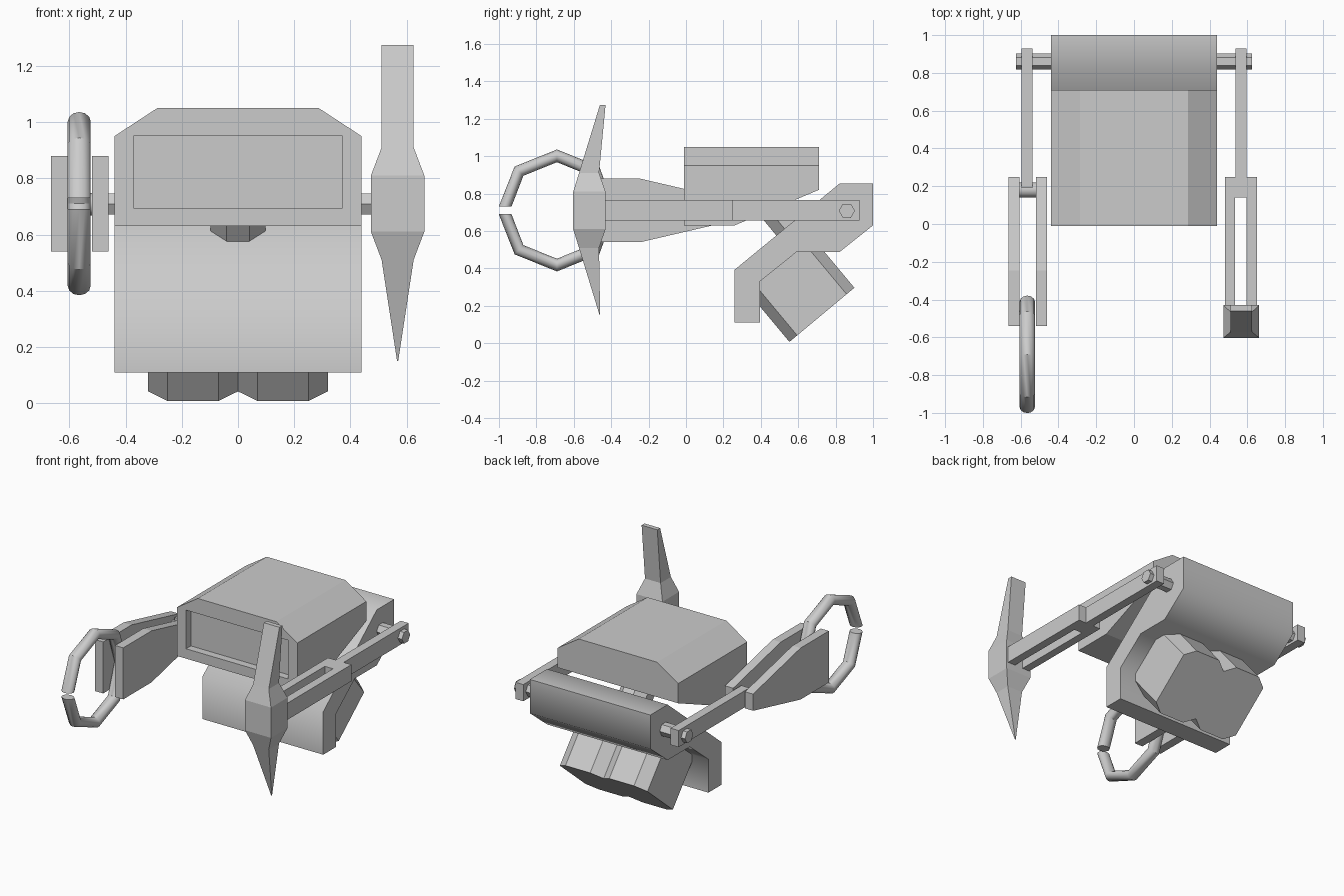
import bpy, bmesh
from math import sin, cos, pi, radians
from mathutils import Vector

if "Cube" in bpy.data.objects:
    bpy.data.objects.remove(bpy.data.objects["Cube"])


def loft(name, rings, smooth=None, edit=None):
    """Skin a list of equal-length point rings and cap both ends."""
    bm = bmesh.new()
    vs = [[bm.verts.new(p) for p in r] for r in rings]
    n = len(vs[0])
    for a, b in zip(vs, vs[1:]):
        for i in range(n):
            j = (i + 1) % n
            bm.faces.new((a[i], a[j], b[j], b[i]))
    bm.faces.new(vs[0])
    bm.faces.new(vs[-1])
    if edit:
        edit(bm)
    bmesh.ops.remove_doubles(bm, verts=bm.verts, dist=1e-4)
    bmesh.ops.recalc_face_normals(bm, faces=bm.faces)
    me = bpy.data.meshes.new(name)
    bm.to_mesh(me)
    bm.free()
    ob = bpy.data.objects.new(name, me)
    bpy.context.collection.objects.link(ob)
    if smooth:
        bpy.ops.object.select_all(action='DESELECT')
        ob.select_set(True)
        bpy.context.view_layer.objects.active = ob
        bpy.ops.object.shade_smooth_by_angle(angle=radians(smooth))
    return ob


def side_prism(name, yz, x0, x1, smooth=None):
    """Extrude a (y, z) profile along x."""
    return loft(name, [[(x, y, z) for y, z in yz] for x in (x0, x1)], smooth)


def box(name, x0, x1, y0, y1, z0, z1):
    return side_prism(name, [(y0, z0), (y1, z0), (y1, z1), (y0, z1)], x0, x1)


def circle(y, z, r, n):
    return [(y + r * cos(2 * pi * i / n), z + r * sin(2 * pi * i / n)) for i in range(n)]


# head: chamfered block with a sloped rear underside
def slope_cut(bm):
    geom = bm.verts[:] + bm.edges[:] + bm.faces[:]
    res = bmesh.ops.bisect_plane(bm, geom=geom, plane_co=(0, .26, .63),
                                 plane_no=(0, .19, -.45), clear_outer=True)
    edges = [e for e in res['geom_cut'] if isinstance(e, bmesh.types.BMEdge)]
    bmesh.ops.edgenet_fill(bm, edges=[e for e in edges if e.is_boundary] or edges)
    bmesh.ops.holes_fill(bm, edges=bm.edges[:])


hex_xz = [(-.44, .63), (.44, .63), (.44, .95), (.287, 1.05), (-.287, 1.05), (-.44, .95)]
head = loft("head", [[(x, y, z) for x, z in hex_xz] for y in (-.01, .71)], edit=slope_cut)

# recessed face window
cutter = box("window_cutter", -.372, .372, -.2, .04, .695, .95)
cutter.hide_render = True
mod = head.modifiers.new("window", 'BOOLEAN')
mod.object = cutter
mod.solver = 'EXACT'
bpy.context.view_layer.objects.active = head
bpy.ops.object.modifier_apply(modifier=mod.name)
bpy.data.objects.remove(cutter)

# bent torso shell
side_prism("torso", [(.26, .11), (.395, .11), (.395, .33), (.59, .487), (.82, .487),
                     (1, .63), (1, .853), (.82, .853), (.26, .393)], -.44, .44, 60)

# neck, square to the torso slope
up, along = Vector((0, -.635, .772)), Vector((0, .772, .635))
base = Vector((0, .564, .63))
loft("neck", [[base + up * h + along * (.105 * sin(a)) + Vector((.105 * cos(a), 0, 0))
               for a in [pi / 8 + i * pi / 4 for i in range(8)]] for h in (-.05, .17)])

# twin-lobed tilted base
half = [(0, .172), (.07, .226), (.25, .226), (.32, .172)]
prof = half + [(x, -u) for x, u in reversed(half)]
prof += [(-x, -u) for x, u in half[1:]] + [(-x, u) for x, u in reversed(half[1:])]
low = Vector((0, .7265, .152))
tilt, lift = Vector((0, .768, .64)), Vector((0, -.64, .768))
loft("tilted_base", [[low + lift * h + tilt * u + Vector((x, 0, 0)) for x, u in prof]
                     for h in (0, .365)])

# shoulder axle
side_prism("shoulder_axle", circle(.86, .708, .043, 6), -.625, .625)

# upper arm bars
box("right_arm_bar", .538, .596, .2, .928, .655, .765)
box("left_arm_bar", -.596, -.538, .19, .928, .655, .765)

# right fork
box("right_fork_bridge", .482, .652, .14, .25, .655, .765)
for x0, x1, side in ((.482, .536, "inner"), (.596, .652, "outer")):
    box("right_fork_" + side, x0, x1, -.44, .14, .655, .765)

# left forearm plates and elbow pin
plate = [(-.54, .54), (-.245, .54), (.25, .655), (.25, .765), (-.245, .88), (-.54, .88)]
for x0, x1, side in ((-.665, -.606, "outer"), (-.52, -.46, "inner")):
    side_prism("left_forearm_" + side, plate, x0, x1)
side_prism("left_elbow_pin", circle(.18, .708, .04, 12), -.62, -.51, 40)

# pincer: two mirrored curved jaws
for s, side in ((1, "upper"), (-1, "lower")):
    rings = []
    for y, z in ((-.277, .02), (-.203, .21), (0, .292), (.203, .21), (.277, 0)):
        rad = Vector((0, y, 0 if abs(z) < .05 else s * z)).normalized()
        c = Vector((-.565, -.69 + y, .71 + s * z))
        rings.append([c + rad * (.034 * sin(a)) + Vector((.041 * cos(a), 0, 0))
                      for a in [2 * pi * i / 12 for i in range(12)]])
    loft("pincer_" + side, rings, 40)

# spiked blade: z, half width, front y, back y
sections = [(1.275, .057, -.46, -.43), (.91, .057, -.572, -.465), (.81, .095, -.603, -.43),
            (.61, .095, -.603, -.43), (.51, .057, -.572, -.465), (.15, .002, -.462, -.459)]
loft("blade", [[(.568 - w, f, z), (.568 + w, f, z), (.568 + w, b, z), (.568 - w, b, z)]
               for z, w, f, b in sections])
